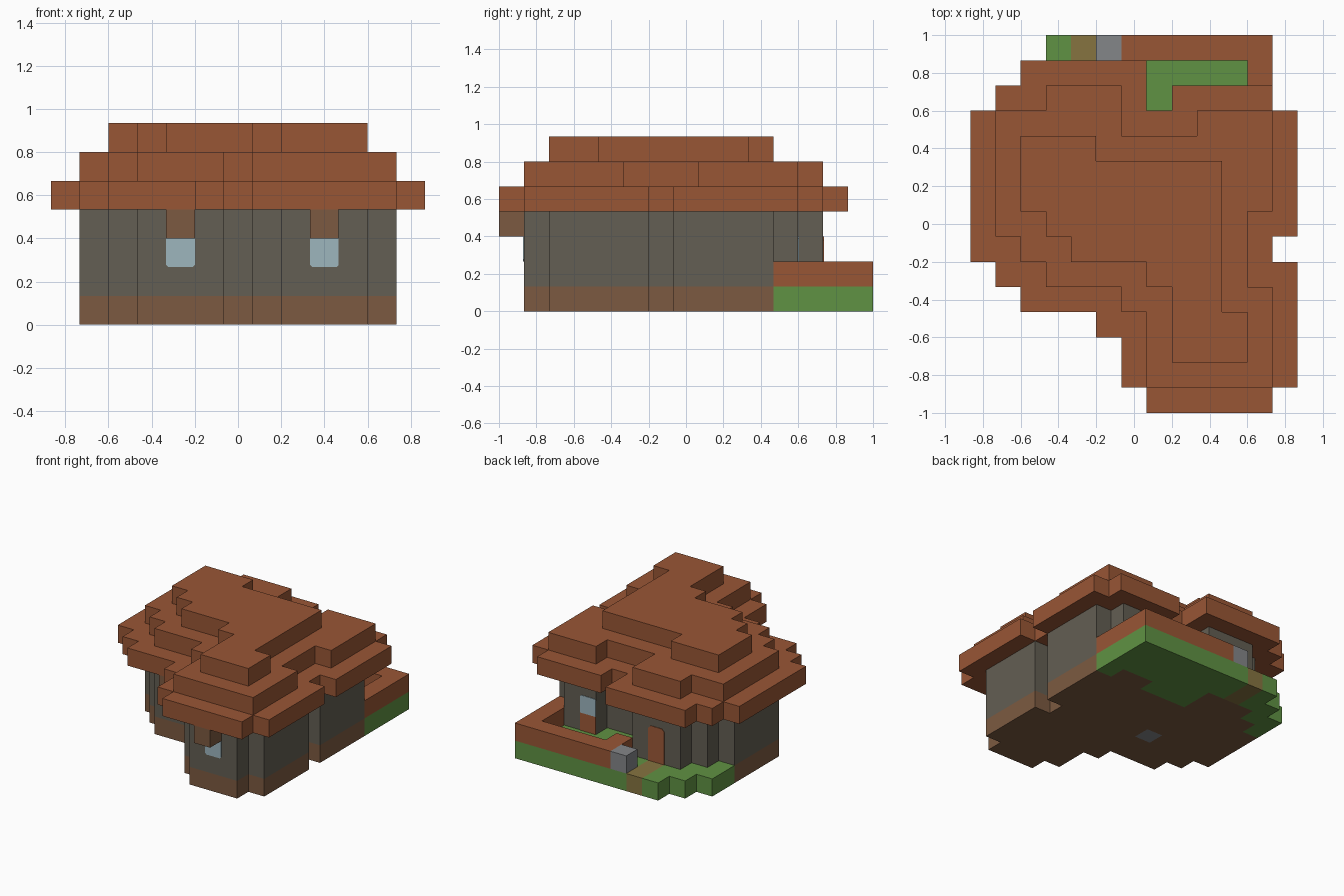
import bpy, bmesh
from mathutils import Vector

if "Cube" in bpy.data.objects:
    bpy.data.objects.remove(bpy.data.objects["Cube"], do_unlink=True)

U = 2 / 15  # edge length of one block


def point(x, y, z):
    """Block grid position to world position."""
    return Vector(((x - 6.5) * U, (y - 7.5) * U, z * U))


def material(name, red, green, blue):
    linear = [((c / 255 + 0.055) / 1.055) ** 2.4 for c in (red, green, blue)]
    mat = bpy.data.materials.new(name)
    mat.diffuse_color = (*linear, 1)
    mat.use_nodes = True
    shader = mat.node_tree.nodes["Principled BSDF"]
    shader.inputs["Base Color"].default_value = (*linear, 1)
    shader.inputs["Roughness"].default_value = 1
    return mat


roof_mat = material("roof_brown", 153, 86, 53)
wall_mat = material("wall_grey", 99, 94, 83)
base_mat = material("base_brown", 124, 90, 65)
grass_mat = material("grass_green", 96, 146, 67)
path_mat = material("path_tan", 134, 116, 64)
stone_mat = material("stone_grey", 132, 134, 137)
glass_mat = material("window_blue", 158, 182, 190)
door_mat = material("door_brown", 158, 90, 56)


def extrude(bm, offset):
    """Raise all faces into a closed solid."""
    result = bmesh.ops.extrude_face_region(bm, geom=list(bm.faces), use_keep_orig=True)
    verts = [g for g in result["geom"] if isinstance(g, bmesh.types.BMVert)]
    bmesh.ops.translate(bm, verts=verts, vec=offset)
    bmesh.ops.recalc_face_normals(bm, faces=list(bm.faces))


def finish(name, bm, mat):
    mesh = bpy.data.meshes.new(name)
    bm.to_mesh(mesh)
    bm.free()
    mesh.materials.append(mat)
    bpy.context.collection.objects.link(bpy.data.objects.new(name, mesh))


def cells(rects):
    """Blocks covered by rectangles given as (y start, y end, x start, x end)."""
    return {(x, y) for a, b, c, d in rects
            for y in range(a, b) for x in range(c, d)}


def slab(name, blocks, z0, z1, mat):
    """Blocky footprint raised from level z0 to z1."""
    bm = bmesh.new()
    for x, y in sorted(blocks):
        bm.faces.new([bm.verts.new(point(x + i, y + j, z0))
                      for i, j in ((0, 0), (1, 0), (1, 1), (0, 1))])
    bmesh.ops.remove_doubles(bm, verts=list(bm.verts), dist=U / 100)
    extrude(bm, (0, 0, (z1 - z0) * U))
    bmesh.ops.dissolve_limit(bm, angle_limit=0.01,
                             verts=list(bm.verts), edges=list(bm.edges))
    finish(name, bm, mat)


def panel(name, x, y, z0, z1, side, mat, cut_top=0, cut_bottom=0):
    """Thin plate on a wall plane; side is -1 for front, 1 for back."""
    t, b = cut_top, cut_bottom
    outline = [(b, z0), (1 - b, z0), (1, z0 + b), (1, z1 - t),
               (1 - t, z1), (t, z1), (0, z1 - t), (0, z0 + b)]
    bm = bmesh.new()
    # Uncut corners list the same point twice, so keep each point once
    bm.faces.new([bm.verts.new(point(x + i, y, z)) for i, z in dict.fromkeys(outline)])
    extrude(bm, (0, side * 0.004, 0))
    finish(name, bm, mat)


# Walls on a brown footing, with one stone floor block
house = cells([(1, 2, 8, 11), (2, 4, 7, 12), (4, 5, 6, 12), (5, 6, 3, 12),
               (6, 7, 2, 11), (7, 11, 1, 12), (11, 12, 2, 6), (11, 12, 9, 11),
               (12, 13, 3, 6)])
hearth = {(5, 7)}
slab("footing", house - hearth, 0, 1, base_mat)
slab("hearth_stone", hearth, 0, 1, stone_mat)
slab("walls", house, 1, 4, wall_mat)

# Stepped roof
slab("roof_lower", cells([
    (0, 1, 7, 12), (1, 3, 6, 13), (3, 4, 5, 13), (4, 5, 2, 13), (5, 6, 1, 13),
    (6, 7, 0, 12), (7, 12, 0, 13), (12, 13, 1, 7), (12, 13, 8, 12),
    (13, 14, 2, 7)]), 4, 5, roof_mat)
slab("roof_middle", cells([
    (1, 4, 7, 12), (4, 5, 6, 12), (5, 6, 3, 11), (6, 7, 2, 11), (7, 8, 1, 11),
    (8, 11, 1, 12), (11, 12, 1, 6), (11, 12, 9, 12), (12, 13, 3, 6)]),
    5, 6, roof_mat)
slab("roof_top", cells([
    (2, 4, 8, 11), (4, 5, 8, 10), (5, 6, 7, 10), (6, 7, 4, 10), (7, 8, 3, 10),
    (8, 10, 2, 10), (10, 11, 2, 5)]), 6, 7, roof_mat)

# Back garden: lawn, path, low fence and gate post
path = cells([(13, 15, 4, 5)])
lawn = cells([(11, 13, 1, 12), (13, 14, 2, 12), (14, 15, 3, 12)])
slab("lawn", lawn - house - path, 0, 1, grass_mat)
slab("garden_path", path, 0, 1, path_mat)
slab("garden_fence", cells([(14, 15, 6, 12), (11, 14, 11, 12), (13, 14, 6, 7)]),
     1, 2, roof_mat)
slab("gate_post", {(5, 14)}, 1, 2, stone_mat)

# Front windows under small awnings
for label, x, y in (("wing", 9, 1), ("main", 4, 5)):
    panel(label + "_front_window", x, y, 2, 3, -1, glass_mat, cut_bottom=0.08)
    slab(label + "_awning", {(x, y - 1)}, 3, 4, base_mat)

# Back entrances
panel("back_door", 4, 13, 1, 3, 1, door_mat, cut_top=0.15)
panel("garden_door", 9, 12, 1, 2, 1, door_mat)
panel("garden_door_window", 9, 12, 2, 3, 1, glass_mat, cut_top=0.08)
